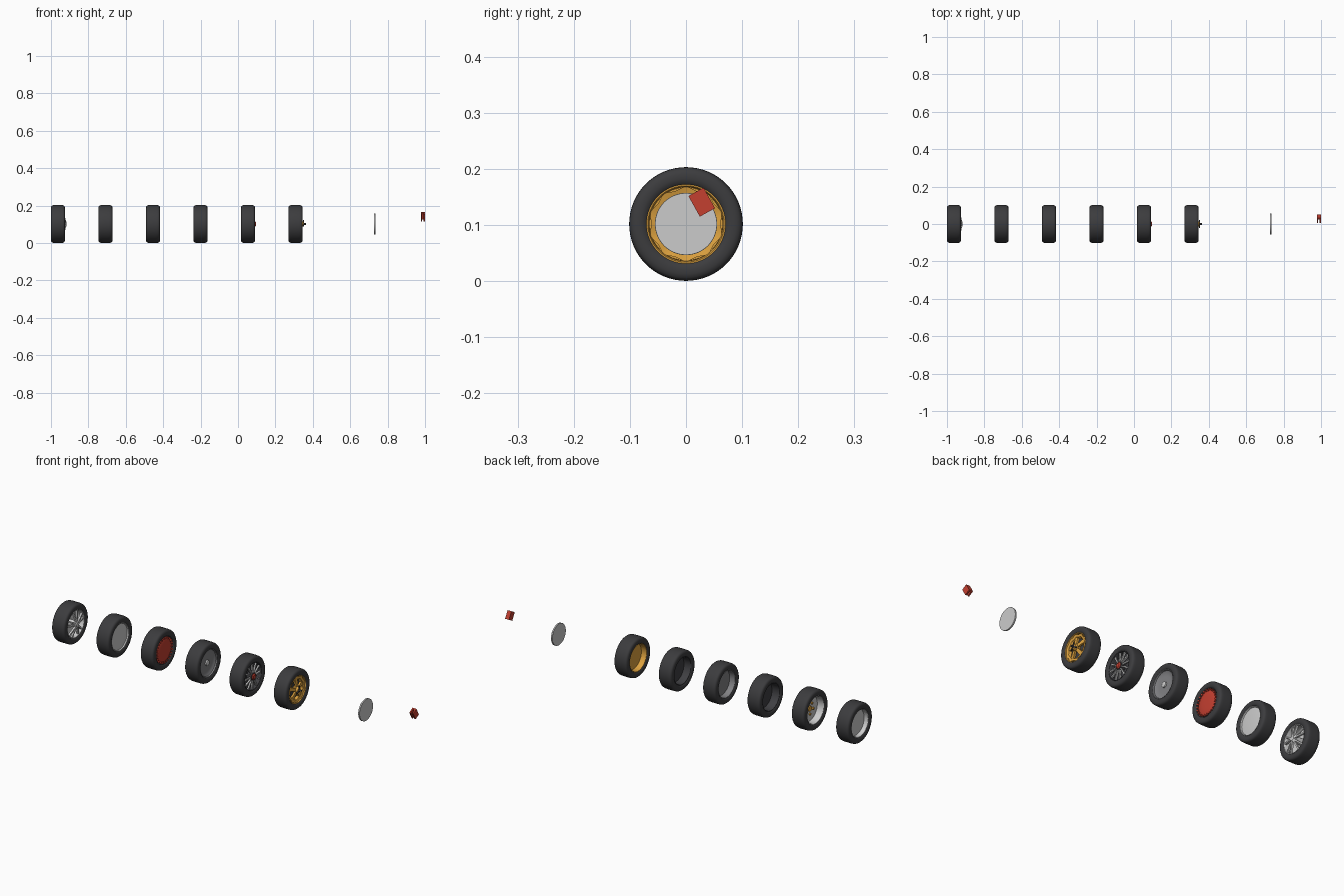
import bpy, bmesh, math
from mathutils import Matrix, Vector

if "Cube" in bpy.data.objects:
    bpy.data.objects.remove(bpy.data.objects["Cube"])

CZ = 0.102      # axle height
SEG = 64


def material(name, rgb):
    m = bpy.data.materials.new(name)
    m.diffuse_color = (*rgb, 1)
    m.use_nodes = True
    m.node_tree.nodes["Principled BSDF"].inputs["Base Color"].default_value = m.diffuse_color
    return m


RUBBER = material("rubber", (0.045, 0.045, 0.048))
DARK = material("dark_metal", (0.05, 0.05, 0.055))
STEEL = material("steel_grey", (0.22, 0.22, 0.23))
RED = material("red_paint", (0.55, 0.05, 0.03))
GOLD = material("gold_paint", (0.72, 0.36, 0.05))


def finish(name, bm, x, mat=None):
    bmesh.ops.recalc_face_normals(bm, faces=bm.faces)
    me = bpy.data.meshes.new(name)
    bm.to_mesh(me)
    bm.free()
    ob = bpy.data.objects.new(name, me)
    bpy.context.collection.objects.link(ob)
    ob.location = (x, 0, CZ)
    if mat:
        me.materials.append(mat)
    bpy.ops.object.select_all(action='DESELECT')
    ob.select_set(True)
    bpy.context.view_layer.objects.active = ob
    bpy.ops.object.shade_smooth_by_angle(angle=math.radians(35))
    return ob


def lathe(name, x, pts, mat=None, closed=False, lobes=0, depth=0):
    """Revolve (x, radius) points round the axle; lobes scallop the radius."""
    bm = bmesh.new()
    n = 120 if lobes else SEG
    rings = []
    for px, r in pts:
        ring = []
        for i in range(n):
            a = 2 * math.pi * i / n
            rr = r * (1 + depth * math.cos(lobes * a))
            ring.append(bm.verts.new((px, rr * math.sin(a), rr * math.cos(a))))
        rings.append(ring)
    pairs = list(zip(rings, rings[1:]))
    if closed:
        pairs.append((rings[-1], rings[0]))
    for a, b in pairs:
        for i in range(n):
            j = (i + 1) % n
            bm.faces.new((a[i], a[j], b[j], b[i]))
    if not closed:
        bm.faces.new(rings[0])
        bm.faces.new(rings[-1])
    return finish(name, bm, x, mat)


def disc(name, x, x0, x1, r, mat=None, bevel=0.001):
    return lathe(name, x, [(x0, r), (x1 - bevel, r), (x1, r - bevel)], mat)


def spokes(name, x, angles, root, tip, thick, mat=None, skew=0):
    """Tapered bars; root and tip are (x of front face, radius, width)."""
    bm = bmesh.new()
    for a in angles:
        rot = Matrix.Rotation(a, 3, 'X')
        v = []
        for (px, r, w), s in ((root, 0), (tip, skew)):
            for dx, dy in ((0, -1), (0, 1), (-thick, 1), (-thick, -1)):
                v.append(bm.verts.new(rot @ Vector((px + dx, s + dy * w / 2, r))))
        for f in ((0, 1, 2, 3), (4, 5, 6, 7), (0, 1, 5, 4), (1, 2, 6, 5), (2, 3, 7, 6), (3, 0, 4, 7)):
            bm.faces.new([v[k] for k in f])
    return finish(name, bm, x, mat)


def bolts(name, x, count, radius, size, x0, x1, mat=None, sides=8):
    bm = bmesh.new()
    for i in range(count):
        a = 2 * math.pi * (i + 0.5) / count
        m = Matrix.Translation(((x0 + x1) / 2, radius * math.sin(a), radius * math.cos(a)))
        bmesh.ops.create_cone(bm, cap_ends=True, segments=sides, radius1=size, radius2=size,
                              depth=abs(x1 - x0), matrix=m @ Matrix.Rotation(math.pi / 2, 4, 'Y'))
    return finish(name, bm, x, mat)


def circle(n, off=0.0):
    return [2 * math.pi * i / n + off for i in range(n)]


# tyre and rim barrel shared by all six wheels
HALF = [(-0.031, 0.069), (-0.0355, 0.073), (-0.0375, 0.081), (-0.0372, 0.089),
        (-0.0352, 0.0955), (-0.031, 0.0993), (-0.025, 0.1008), (-0.015, 0.1013)]
TYRE = HALF + [(-x, r) for x, r in reversed(HALF)]
BARREL = [(-0.034, 0.0705), (-0.034, 0.068), (-0.029, 0.0655), (0.029, 0.0655),
          (0.034, 0.068), (0.034, 0.0705)]
X = [-0.9625 + 0.254 * i for i in range(6)]
RIM_MATS = [None, None, DARK, STEEL, DARK, GOLD]
for i, x in enumerate(X):
    lathe(f"tyre_{i + 1}", x, TYRE, RUBBER, closed=True)
    lathe(f"rim_barrel_{i + 1}", x, BARREL, RIM_MATS[i], closed=True)

# wheel 1: five twin spokes, bulging past the tyre
x = X[0]
disc("back_plate_1", x, -0.012, -0.006, 0.066)
for side in (-1, 1):
    spokes(f"twin_spokes_{side}", x, circle(5, side * 0.16), (0.044, 0.008, 0.008),
           (0.032, 0.067, 0.007), 0.010, skew=side * -0.004)
lathe("hub_1", x, [(-0.006, 0.016), (0.042, 0.015), (0.0455, 0.011)])

# wheel 2: smooth full cover, gold nuts behind
x = X[1]
lathe("full_cover", x, [(0.024, 0.0675), (0.028, 0.0675), (0.0295, 0.055), (0.031, 0.03), (0.0315, 0.008)])
disc("hub_plate_2", x, 0.002, 0.008, 0.066)
bolts("gold_nuts", x, 5, 0.028, 0.006, -0.006, 0.002, GOLD, 6)
disc("hub_bore", x, -0.004, 0.002, 0.014, GOLD)

# wheel 3: red disc with toothed rim
x = X[2]
lathe("red_face", x, [(0.022, 0.062), (0.030, 0.062), (0.032, 0.058), (0.034, 0.03), (0.0345, 0.008)], RED)
spokes("red_teeth", x, circle(24), (0.035, 0.056, 0.007), (0.037, 0.066, 0.008), 0.012, RED)
disc("dark_back", x, 0.008, 0.022, 0.066, DARK)

# wheel 4: plain dish with raised cap
x = X[3]
lathe("steel_dish", x, [(-0.004, 0.066), (0.028, 0.066), (0.023, 0.058), (0.021, 0.04), (0.022, 0.018)], STEEL)
lathe("centre_cap", x, [(0.020, 0.014), (0.029, 0.0135), (0.031, 0.010)])

# wheel 5: twelve slim spokes with red hub
x = X[4]
disc("dark_backing", x, 0.004, 0.010, 0.066, DARK)
spokes("slim_spokes", x, circle(12), (0.034, 0.014, 0.005), (0.030, 0.067, 0.008), 0.008)
disc("spoke_hub", x, 0.010, 0.036, 0.020, DARK)
lathe("red_hub_cap", x, [(0.030, 0.015), (0.038, 0.015), (0.042, 0.010)], RED)

# wheel 6: gold dish with scalloped edge, dark windows and centre spinner
x = X[5]
disc("gold_back", x, -0.006, 0.012, 0.066, GOLD)
disc("dark_windows", x, 0.012, 0.016, 0.052, DARK)
lathe("scalloped_ring", x, [(0.012, 0.063), (0.031, 0.064), (0.028, 0.052), (0.018, 0.046), (0.012, 0.046)],
      GOLD, closed=True, lobes=10, depth=0.035)
spokes("gold_spokes", x, circle(5), (0.034, 0.008, 0.014), (0.026, 0.055, 0.020), 0.010, GOLD)
lathe("gold_hub", x, [(0.012, 0.017), (0.036, 0.016), (0.043, 0.012)], GOLD)
spokes("spinner_blades", x, circle(3), (0.047, 0.002, 0.008), (0.044, 0.022, 0.005), 0.005, DARK)
disc("spinner_nut", x, 0.040, 0.057, 0.005, DARK)

# loose brake disc
lathe("brake_disc", 0.731, [(-0.004, 0.055), (-0.0035, 0.0555), (0.0035, 0.0555), (0.004, 0.055)])

# loose brake caliper: two pads joined by a bridge on the outer side
bm = bmesh.new()
rot = Matrix.Rotation(math.radians(29), 4, 'X')
for cx, cy, sx, sy in ((-0.0075, 0, 0.007, 0.031), (0.0075, 0, 0.007, 0.031), (0, 0.011, 0.010, 0.009)):
    m = Matrix.Translation((0, 0.028, 0.039)) @ rot @ Matrix.Translation((cx, cy, 0)) \
        @ Matrix.Diagonal((sx, sy, 0.042, 1))
    bmesh.ops.create_cube(bm, size=1, matrix=m)
finish("brake_caliper", bm, 0.989, RED)
